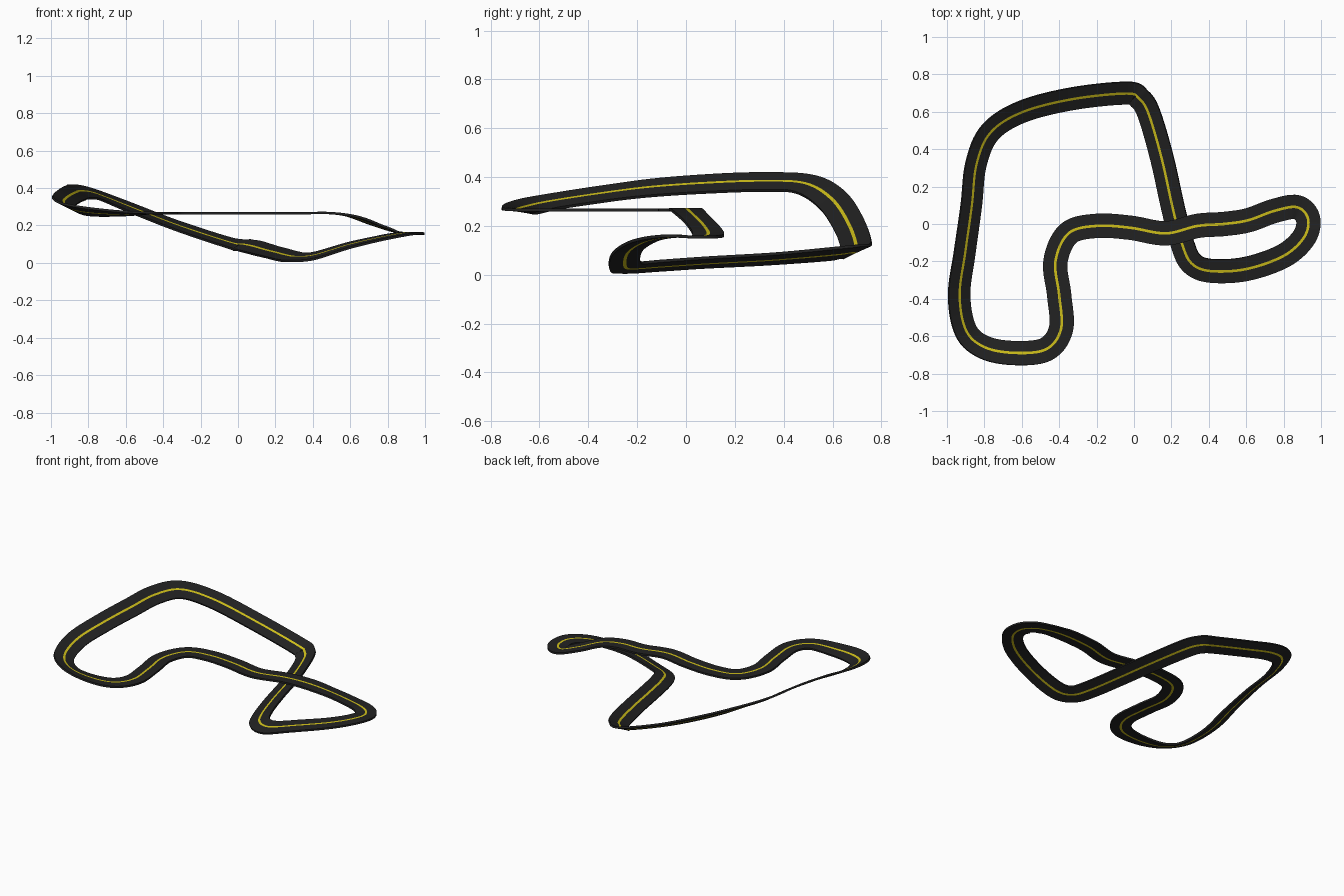
import bpy
import bmesh
from math import radians, sin, cos
from mathutils import Vector

cube = bpy.data.objects.get("Cube")
if cube:
    bpy.data.objects.remove(cube, do_unlink=True)

WIDTH = 0.13
THICKNESS = 0.012
LINE_WIDTH = 0.014
STEPS = 8


def make_material(name, colour):
    mat = bpy.data.materials.new(name)
    mat.use_nodes = True
    mat.diffuse_color = colour
    mat.node_tree.nodes["Principled BSDF"].inputs["Base Color"].default_value = colour
    return mat


# Centre line of the circuit: x, y, z in hundredths, roll to the right in degrees
CENTRE_LINE = [
    (-4, 70, 10.5, 24), (3, 67, 9.5, 23), (8, 59, 8.5, 22), (15, 35, 6.5, 19),
    (21, 8, 5, 18), (26, -11, 3.7, 18), (31, -21, 3, 18), (41, -25, 3.8, 16),
    (60, -24, 9.5, 9), (80, -17, 14, 4), (91, -7, 15.8, 0), (93, 3, 15.5, 0),
    (87, 9, 16, 0), (75, 7, 20, 0), (61, 2, 25, 0), (48, 0, 26.7, 0),
    (34, -1, 26.5, 0), (17, -5, 26.5, 0), (-2, -2, 26.5, 0), (-20, -1, 26.5, 0),
    (-35, -5, 26.5, 0), (-42, -20, 26.5, 0), (-40, -38, 26.5, 0), (-39, -56, 26.5, 0),
    (-47, -67, 26.5, 2), (-64, -69, 26.5, 10), (-80, -66, 27.5, 19), (-90, -57, 29.5, 24),
    (-93.5, -38, 32.5, 28), (-90.5, -15, 35.5, 31), (-87, 10, 37.3, 33),
    (-84.5, 32, 38, 33), (-77, 49, 37, 31), (-60, 60, 30.5, 28), (-33, 67, 20, 25),
]


def catmull_rom(a, b, c, d, t):
    return (b * 2 + (c - a) * t + (a * 2 - b * 5 + c * 4 - d) * t ** 2
            + (b * 3 - a - c * 3 + d) * t ** 3) / 2


# Sample a smooth closed path
keys = [Vector(key) for key in CENTRE_LINE]
count = len(keys)
path = []
for i in range(count):
    near = [keys[(i + offset) % count] for offset in (-1, 0, 1, 2)]
    path += [catmull_rom(*near, step / STEPS) for step in range(STEPS)]
points = [sample.xyz / 100 for sample in path]
rolls = [radians(sample.w) for sample in path]

# Flat road section, split so the painted line has its own faces
half, line, deep = WIDTH / 2, LINE_WIDTH / 2, THICKNESS / 2
offsets = (-half, -line, line, half)
section = [(side, deep) for side in offsets] + [(side, -deep) for side in reversed(offsets)]
LINE_FACES = (1, 5)

# Sweep the banked section along the path
bm = bmesh.new()
rings = []
for i, (point, roll) in enumerate(zip(points, rolls)):
    tangent = (points[(i + 1) % len(points)] - points[i - 1]).normalized()
    level = tangent.cross(Vector((0, 0, 1))).normalized()
    upright = level.cross(tangent)
    right = level * cos(roll) - upright * sin(roll)
    up = right.cross(tangent)
    rings.append([bm.verts.new(point + right * side + up * height) for side, height in section])

for i, ring in enumerate(rings):
    following = rings[(i + 1) % len(rings)]
    for j in range(len(section)):
        k = (j + 1) % len(section)
        face = bm.faces.new((ring[j], ring[k], following[k], following[j]))
        face.material_index = 1 if j in LINE_FACES else 0
bmesh.ops.recalc_face_normals(bm, faces=bm.faces)

mesh = bpy.data.meshes.new("race_track")
bm.to_mesh(mesh)
bm.free()
mesh.materials.append(make_material("dark asphalt", (0.016, 0.016, 0.016, 1)))
mesh.materials.append(make_material("yellow line paint", (0.62, 0.52, 0.01, 1)))

track = bpy.data.objects.new("race_track", mesh)
bpy.context.collection.objects.link(track)
bpy.context.view_layer.objects.active = track
track.select_set(True)
bpy.ops.object.shade_smooth_by_angle(angle=radians(35))
